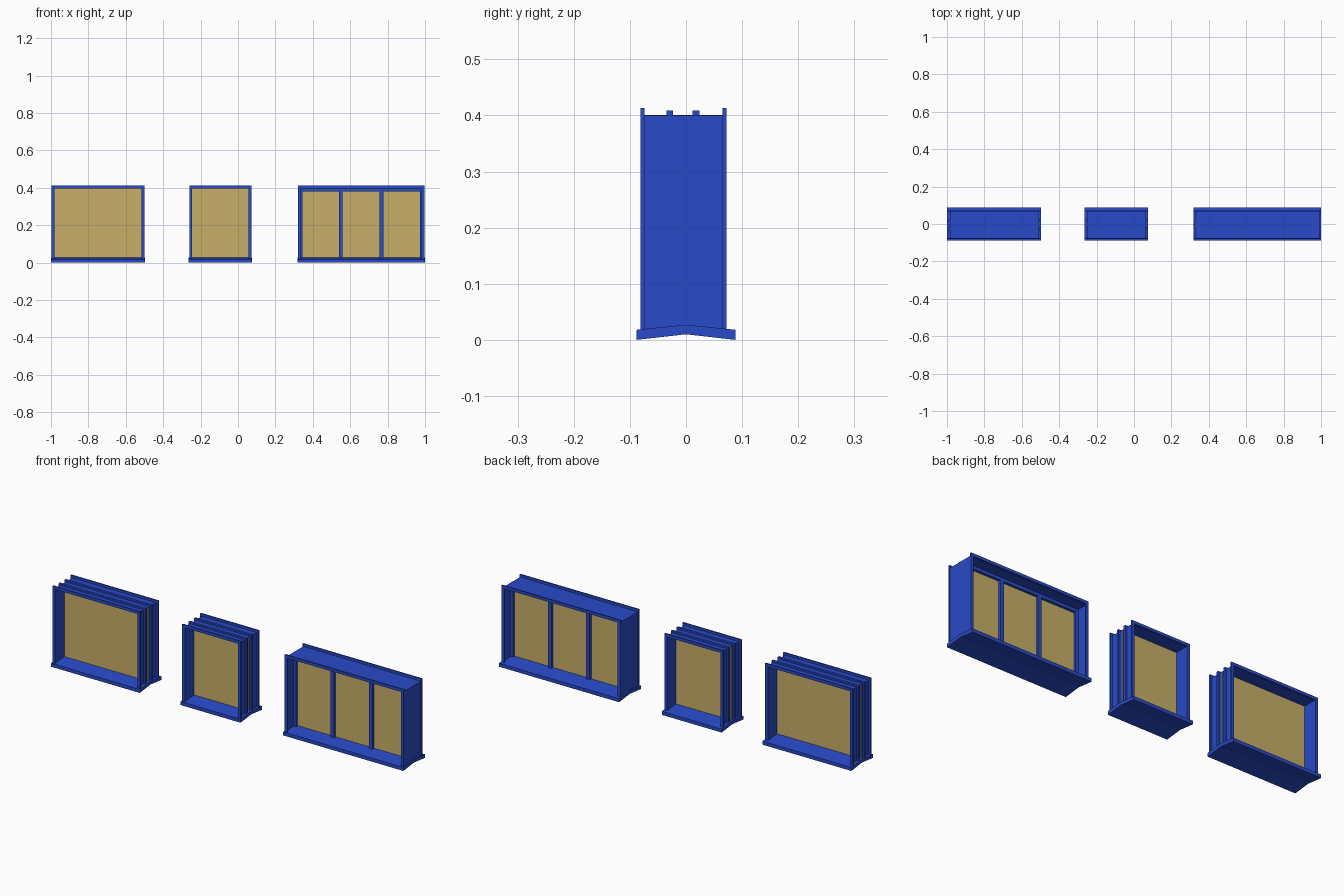
import bpy

if "Cube" in bpy.data.objects:
    bpy.data.objects.remove(bpy.data.objects["Cube"])


def material(name, color):
    m = bpy.data.materials.new(name)
    m.diffuse_color = color
    m.use_nodes = True
    m.node_tree.nodes["Principled BSDF"].inputs["Base Color"].default_value = m.diffuse_color
    return m


BLUE = material("blue_paint", (0.022, 0.07, 0.58, 1))
TAN = material("tan_pane", (0.58, 0.43, 0.14, 1))


def prism(name, profile, axis, a, b, mat):
    """Extrude a 2D profile along x (yz profile) or y (xz profile)."""
    n = len(profile)
    if axis == 'x':
        verts = [(d, u, v) for d in (a, b) for u, v in profile]
    else:
        verts = [(u, d, v) for d in (a, b) for u, v in profile]
    faces = [tuple(range(n)), tuple(range(2 * n - 1, n - 1, -1))]
    faces += [(i, i + n, (i + 1) % n + n, (i + 1) % n) for i in range(n)]
    me = bpy.data.meshes.new(name)
    me.from_pydata(verts, [], faces)
    import bmesh
    bm = bmesh.new()
    bm.from_mesh(me)
    bmesh.ops.recalc_face_normals(bm, faces=bm.faces)
    bm.to_mesh(me)
    bm.free()
    me.materials.append(mat)
    ob = bpy.data.objects.new(name, me)
    bpy.context.collection.objects.link(ob)
    return ob


def arch(name, x0, x1, top, width, y0, y1):
    """Upside-down U standing on the sill."""
    z = 0.018
    p = [(x0, z), (x0, top), (x1, top), (x1, z),
         (x1 - width, z), (x1 - width, top - width),
         (x0 + width, top - width), (x0 + width, z)]
    return prism(name, p, 'y', y0, y1, BLUE)


def box(name, x0, x1, y0, y1, z0, z1, mat):
    return prism(name, [(x0, z0), (x1, z0), (x1, z1), (x0, z1)], 'y', y0, y1, mat)


SILL = [(-0.088, 0.0), (-0.088, 0.018), (0, 0.027), (0.088, 0.018),
        (0.088, 0.0), (0, 0.01)]
TOP = 0.413


def window(label, x0, x1, ribbed):
    # Sloped sill and the trims on both faces
    prism(label + "_sill", SILL, 'x', x0, x1, BLUE)
    a, b = x0 + 0.004, x1 - 0.004
    arch(label + "_front_trim", a, b, TOP, 0.015, -0.081, -0.074)
    arch(label + "_back_trim", a, b, TOP, 0.015, 0.065, 0.072)
    # Lining between the trims
    inset = 0.013 if not ribbed else 0.012
    side = 0.003 if not ribbed else 0.011
    z_top = TOP - inset if not ribbed else 0.401
    arch(label + "_lining", a + side, b - side, z_top, 0.004, -0.074, 0.065)
    # Raised ribs around the outside of the lining
    if ribbed:
        for i, y in enumerate((-0.029, 0.018)):
            arch(f"{label}_rib_{i}", a + 0.003, b - 0.003, 0.409, 0.011,
                 y - 0.006, y + 0.006)
    # Pane
    box(label + "_pane", a + 0.008, b - 0.008, -0.007, -0.002, 0.018, 0.399, TAN)


window("wide_window", -1.0, -0.496, True)
window("narrow_window", -0.264, 0.076, True)
window("triple_window", 0.318, 1.0, False)

# Inner frame and mullions of the three-part window
arch("triple_inner_frame", 0.324, 0.994, 0.4, 0.02, -0.02, 0.011)
for i, x in enumerate((0.549, 0.767)):
    box(f"triple_mullion_{i}", x - 0.01, x + 0.01, -0.02, 0.011, 0.02, 0.395, BLUE)
